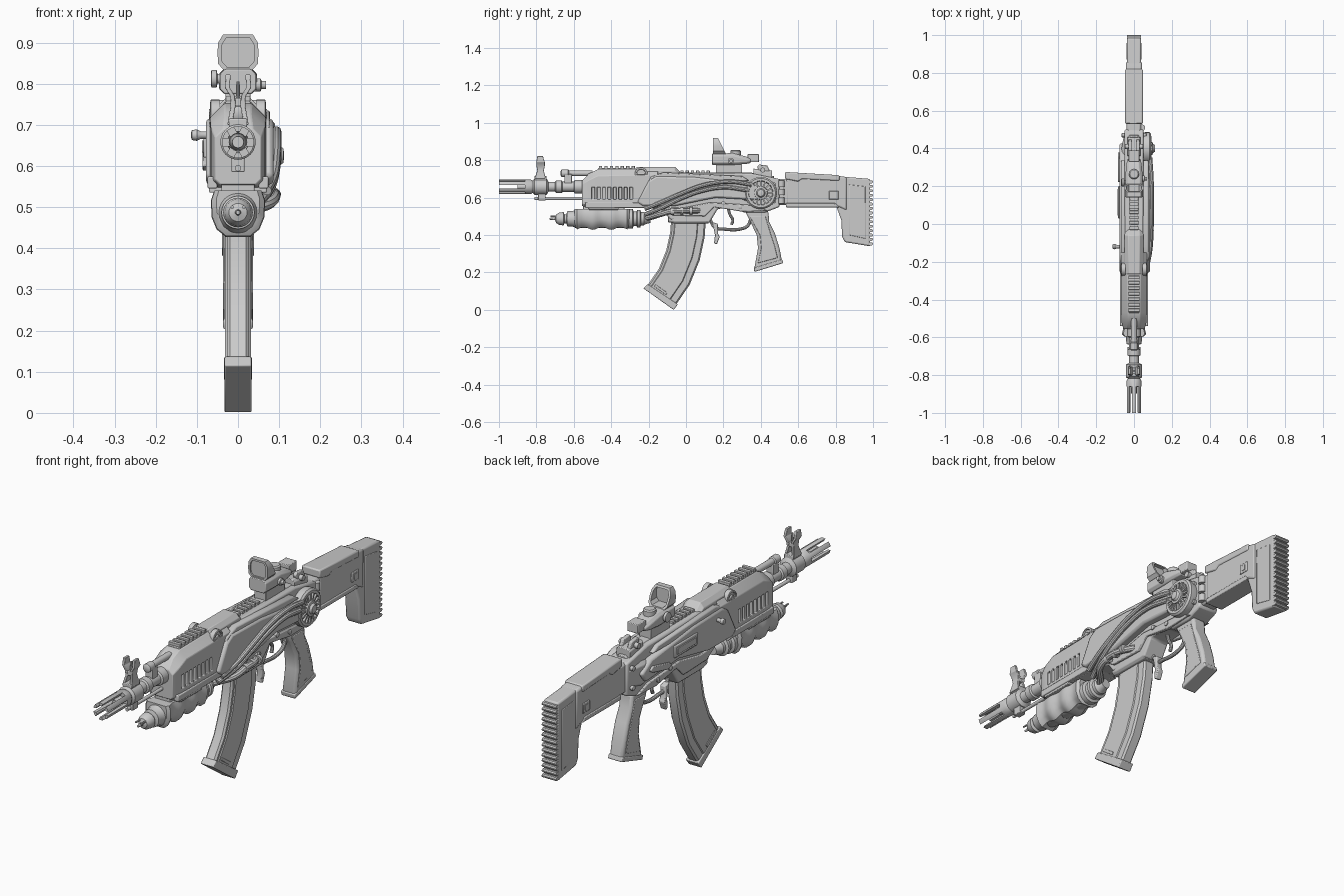
import bpy, bmesh, math
from mathutils import Vector

def skin(name, rings, bev=0, wrap=False):
    # bridge a list of equal-length point rings into a solid
    bm = bmesh.new()
    vs = [[bm.verts.new(p) for p in r] for r in rings]
    n = len(rings[0])
    for a, b in zip(vs, vs[1:] + ([vs[0]] if wrap else [])):
        for i in range(n):
            bm.faces.new((a[i], a[(i+1) % n], b[(i+1) % n], b[i]))
    if not wrap:
        bm.faces.new(vs[0]); bm.faces.new(vs[-1])
    bmesh.ops.recalc_face_normals(bm, faces=bm.faces)
    me = bpy.data.meshes.new(name); bm.to_mesh(me); bm.free()
    ob = bpy.data.objects.new(name, me); bpy.context.collection.objects.link(ob)
    if bev:
        m = ob.modifiers.new("bevel", 'BEVEL')
        m.width, m.segments, m.limit_method, m.angle_limit = bev, 2, 'ANGLE', 0.6
    return ob

def prism(name, pts, x0, x1, bev=0.004):
    return skin(name, [[(x, y, z) for y, z in pts] for x in (x0, x1)], bev)

def box(name, x, y, z, bev=0.003):
    return prism(name, [(y[0], z[0]), (y[1], z[0]), (y[1], z[1]), (y[0], z[1])], x[0], x[1], bev)

def lathe(name, prof, o, axis='y', seg=24, wrap=False):
    # prof = (position along axis, radius); o = the two other coordinates
    rings = []
    for a, r in prof:
        c = [(o[0]+r*math.cos(t), o[1]+r*math.sin(t)) for t in (2*math.pi*i/seg for i in range(seg))]
        rings.append([{'y': (u, a, v), 'x': (a, u, v), 'z': (u, v, a)}[axis] for u, v in c])
    return skin(name, rings, 0, wrap)

def loft(name, st, bev=0.003):
    # st = (y, half width, z bottom, z top, top chamfer, bottom chamfer)
    rings = []
    for y, w, zb, zt, ct, cb in st:
        h = [(w-cb, zb), (w, zb+cb), (w, zt-ct), (w-ct, zt)]
        rings.append([(x, y, z) for x, z in h] + [(-x, y, z) for x, z in reversed(h)])
    return skin(name, rings, bev)

def tube(name, pts, r):
    cu = bpy.data.curves.new(name, 'CURVE'); cu.dimensions = '3D'
    cu.bevel_depth, cu.bevel_resolution, cu.use_fill_caps, cu.resolution_u = r, 3, True, 6
    s = cu.splines.new('BEZIER'); s.bezier_points.add(len(pts)-1)
    for b, p in zip(s.bezier_points, pts):
        b.co = p; b.handle_left_type = b.handle_right_type = 'AUTO'
    ob = bpy.data.objects.new(name, cu); bpy.context.collection.objects.link(ob)
    bpy.ops.object.select_all(action='DESELECT')
    ob.select_set(True); bpy.context.view_layer.objects.active = ob
    bpy.ops.object.convert(target='MESH')

def cut(ob, cutters):
    bpy.context.view_layer.objects.active = ob
    for c in cutters:
        m = ob.modifiers.new("cut", 'BOOLEAN'); m.object, m.operation, m.solver = c, 'DIFFERENCE', 'EXACT'
        bpy.ops.object.modifier_move_to_index(modifier="cut", index=0)
        bpy.ops.object.modifier_apply(modifier="cut")
        bpy.data.objects.remove(c)

AX = (0, 0.658)
# muzzle device with prongs
muz = lathe("muzzle_prongs", [(-1, .039), (-.83, .039), (-.815, .03), (-.815, .02), (-1, .026)], AX, wrap=True)
slots = []
for k in range(3):
    c = box("slot_cutter", (-.06, .06), (-1.02, -.86), (-.009, .009), 0)
    c.rotation_euler = (0, k*math.pi/3, 0); c.location = (0, 0, .658); slots.append(c)
bpy.context.view_layer.update()
cut(muz, slots)
# barrel, collars, rod, gas tube
lathe("barrel", [(-.9, .014), (-.83, .02), (-.81, .043), (-.745, .043), (-.735, .026), (-.7, .026), (-.695, .034),
                 (-.665, .034), (-.66, .027), (-.6, .027), (-.595, .036), (-.54, .036)], AX)
lathe("cleaning_rod", [(-.81, .008), (-.5, .008)], (0, .595), seg=12)
lathe("gas_tube", [(-.67, .012), (-.665, .02), (-.63, .02), (-.625, .015), (-.5, .015)], (0, .73), seg=16)
box("gas_block", (-.018, .018), (-.65, -.61), (.66, .725))
box("rod_bracket", (-.016, .016), (-.79, -.75), (.585, .64))
# front sight
box("front_sight_base", (-.022, .022), (-.81, -.745), (.69, .715))
for s in (-1, 1):
    skin("front_sight_leg", [[(s*(x+dx), y, z) for dx, y in ((-.006, a), (.006, a), (.006, b), (-.006, b))]
         for x, z, a, b in ((.02, .7, -.81, -.75), (.012, .745, -.795, -.76), (.013, .77, -.8, -.755),
                            (.026, .79, -.8, -.755), (.024, .822, -.795, -.765))], .002)
box("front_sight_bridge", (-.016, .016), (-.795, -.76), (.745, .765))
lathe("front_sight_post", [(.75, .006), (.805, .004)], (0, -.777), 'z', 10)

# handguard with side vents
hg = loft("handguard", [(-.556, .056, .555, .69, .02, .012), (-.52, .066, .548, .728, .035, .015),
                        (-.47, .068, .545, .752, .035, .015), (-.15, .07, .545, .755, .035, .015)])
cut(hg, [box("vent_cutter", (s*.052, s*.1), (y, y+.017), (.592, .655), 0)
         for s in (-1, 1) for y in [-.505+.029*i for i in range(8)]])
box("top_rail", (-.03, .03), (-.47, -.27), (.745, .758))
for i in range(7):
    box("rail_tooth", (-.03, .03), (-.465+.029*i, -.448+.029*i), (.755, .77), .002)
loft("top_cover", [(-.265, .05, .72, .765, .02, .005), (-.06, .05, .72, .765, .02, .005), (-.03, .045, .71, .735, .015, .005)])
for s in (-1, 1):
    lathe("takedown_disc", [(s*.045, .034), (s*.066, .034), (s*.068, .026), (s*.062, .024), (s*.062, .012), (s*.07, .012)], (-.24, .727), 'x')
    box("disc_slot", (s*.05, s*.071), (-.262, -.218), (.722, .731), .001)
    prism("handguard_lower_lip", [(-.54, .545), (-.54, .575), (-.25, .575), (-.2, .545)], s*.05, s*.074)

# receiver core and dust cover
prism("receiver", [(-.2, .545), (-.2, .735), (.35, .73), (.5, .7), (.5, .55), (.42, .52), (.31, .52), (.27, .545),
                   (.17, .54), (.125, .465), (-.085, .482), (-.12, .53)], -.05, .05, .008)
loft("dust_cover", [(-.06, .045, .68, .735, .025, .004), (.34, .045, .68, .735, .025, .004), (.47, .042, .66, .715, .025, .004)])
for i in range(6):
    box("receiver_rail_tooth", (-.024, .024), (-.03+.028*i, -.013+.028*i), (.73, .745), .002)
loft("magazine_well", [(-.095, .045, .468, .56, .005, .01), (-.06, .05, .462, .57, .005, .01), (.12, .05, .462, .57, .005, .01)])
# side armour plates
for s, w in ((-1, .078), (1, .086)):
    prism("side_plate", [(-.26, .575), (-.2, .69), (-.16, .715), (.05, .71), (.36, .675), (.43, .63), (.4, .585),
                         (.16, .6), (-.06, .555), (-.23, .555)], s*.04, s*w, .01)
    prism("upper_plate", [(-.21, .655), (-.19, .71), (-.12, .735), (.3, .715), (.34, .69), (0, .685), (-.1, .655)], s*.04, s*(w-.008), .006)
    prism("lower_plate", [(-.14, .55), (-.02, .545), (.13, .575), (.36, .56), (.44, .53), (.3, .525), (.15, .55), (.1, .5), (-.07, .505)], s*.04, s*.06)
    for y, z in ((.2, .57), (.29, .55), (.47, .58), (.47, .67)):
        lathe("pin", [(s*.04, .011), (s*.064, .011), (s*.066, .008)], (y, z), 'x', 12)
# charging handle and ejection port on the left
box("ejection_port_frame", (-.084, -.06), (.03, .2), (.62, .675), .004)
box("bolt_face", (-.088, -.06), (.045, .185), (.632, .662), .002)
lathe("charging_handle", [(-.06, .009), (-.09, .009), (-.1, .014), (-.112, .012), (-.114, .006)], (-.12, .675), 'x', 16)
prism("fire_selector", [(.22, .6), (.235, .615), (.36, .645), (.38, .63), (.36, .615), (.25, .588)], -.086, -.05, .004)
# fan drum on the right
C = (.4, .625)
lathe("fan_drum", [(.03, .08), (.06, .086), (.082, .086), (.09, .078), (.09, .066), (.08, .062), (.08, .036),
                   (.098, .034), (.1, .024), (.11, .018), (.112, .006)], C, 'x', 32)
for k in range(16):
    f = box("fan_blade", (.076, .092), (-.004, .004), (.032, .066), 0)
    f.rotation_euler = (k*math.pi/8, 0, 0); f.location = (0, *C)
loft("left_drum_cover", [(.31, .055, .56, .69, .03, .03), (.4, .066, .54, .7, .04, .04), (.49, .05, .56, .69, .03, .03)])

# hoses on the right
tube("upper_hose", [(.085, .35, .67), (.092, .24, .685), (.094, .1, .668), (.092, -.03, .62), (.085, -.14, .572), (.07, -.22, .54)], .012)
tube("middle_hose", [(.085, .33, .64), (.092, .2, .655), (.094, .08, .635), (.09, -.04, .59), (.08, -.12, .55), (.05, -.22, .51)], .012)
tube("lower_hose", [(0, -.24, .487), (.03, -.19, .495), (.075, -.14, .51), (.088, -.07, .528), (.085, 0, .53), (.05, .07, .53)], .015)
for y, z in ((-.08, .526), (-.03, .53), (.02, .53)):
    lathe("hose_clamp", [(y, .019), (y+.015, .019)], (.084, z), seg=16)

# underbarrel unit
lathe("underbarrel_core", [(-.73, .005), (-.7, .007), (-.695, .022), (-.68, .032), (-.655, .036), (-.65, .024), (-.64, .024),
      (-.635, .04), (-.6, .043), (-.59, .05), (-.32, .05), (-.305, .052), (-.285, .052), (-.28, .04), (-.265, .04), (-.26, .047),
      (-.245, .047), (-.24, .035), (-.225, .035), (-.22, .03), (-.19, .022)], (0, .487))
for x in (-.014, .014):
    lathe("emitter_pin", [(-.725, .004), (-.68, .004)], (x, .5), seg=8)
rings = []
for i in range(25):
    k = .93 + .07*math.cos(i*math.pi/4) if 0 < i < 24 else .8
    h = [(.03, .428), (.052, .446), (.064, .475), (.066, .515), (.058, .54)]
    h = [(x*k, .54+(z-.54)*k) for x, z in h]
    rings.append([(x, -.595+i*.0122, z) for x, z in h] + [(-x, -.595+i*.0122, z) for x, z in reversed(h)])
skin("underbarrel_grip", rings)
box("underbarrel_mount", (-.04, .04), (-.55, -.33), (.52, .56))
box("underbarrel_side_clip", (-.07, .07), (-.52, -.36), (.535, .55))

# magazine
def mag(name, a, b, w, c):
    front = [(-.078, .5), (-.085, .41), (-.105, .32), (-.145, .22), (-.21, .125)]
    rear = [(.107, .5), (.1, .39), (.073, .265), (.02, .135), (-.055, .025)]
    rings = []
    for f, r in zip(front, rear):
        f, r = Vector(f), Vector(r); d = (r-f).normalized()*c; p, q = f.lerp(r, a), f.lerp(r, b)
        h = [(w-c, p), (w, p+d), (w, q-d), (w-c, q)]
        rings.append([(x, *v) for x, v in h] + [(-x, *v) for x, v in reversed(h)])
    skin(name, rings)
mag("magazine", 0, 1, .027, .008)
mag("magazine_side_rib", .1, .78, .031, .004)
prism("magazine_base", [(-.205, .138), (-.228, .115), (-.066, 0), (-.043, .03)], -.033, .033)
prism("base_catch", [(-.17, .125), (-.163, .136), (-.1, .092), (-.107, .08)], -.034, .034, .002)

# trigger group
tube("trigger_guard", [(0, .13, .48), (0, .155, .44), (0, .2, .432), (0, .29, .432), (0, .33, .45), (0, .35, .5)], .009)
tube("trigger", [(0, .225, .545), (0, .235, .51), (0, .25, .48), (0, .243, .455)], .008)
prism("magazine_release", [(.14, .47), (.17, .46), (.17, .41), (.18, .39), (.165, .35), (.15, .355), (.155, .4)], -.014, .014)
# pistol grip
prism("grip", [(.315, .53), (.345, .47), (.378, .4), (.385, .33), (.365, .22), (.37, .207), (.515, .25), (.5, .33),
               (.475, .41), (.445, .47), (.44, .53)], -.034, .034, .012)
prism("grip_panel", [(.34, .5), (.395, .4), (.402, .33), (.385, .25), (.49, .278), (.475, .34), (.452, .41), (.425, .5)], -.037, .037, .003)
prism("grip_base", [(.362, .225), (.366, .203), (.52, .25), (.513, .27)], -.036, .036)

# stock
loft("stock_hinge", [(.48, .04, .56, .7, .01, .01), (.56, .04, .56, .7, .01, .01)])
for z in (.585, .63, .675):
    lathe("hinge_knuckle", [(z-.017, .017), (z+.017, .017)], (.042, .51), 'z', 14)
prism("stock_body", [(.535, .55), (.535, .735), (.8, .718), (.86, .71), (.86, .53), (.82, .548)], -.042, .042, .01)
prism("stock_butt", [(.8, .715), (.985, .7), (.985, .34), (.85, .362), (.835, .39), (.83, .48), (.805, .55)], -.037, .037, .008)
prism("cheek_pad", [(.53, .7), (.53, .737), (.82, .72), (.82, .69), (.62, .7), (.6, .685)], -.047, .047, .006)
prism("stock_lower_band", [(.535, .548), (.535, .57), (.8, .57), (.82, .548)], -.046, .046)
prism("butt_panel", [(.87, .67), (.96, .66), (.96, .38), (.87, .4)], -.039, .039, .003)
box("sling_slot_frame", (-.046, .046), (.765, .815), (.59, .635))
box("sling_slot_insert", (-.048, .048), (.78, .8), (.6, .625), .001)
for i in range(15):
    z = .345+.0237*i
    prism("butt_ridge", [(.97, z), (.995, z), (1, z+.005), (1, z+.01), (.995, z+.015), (.97, z+.015)], -.036, .036, 0)

# reflex sight and rear sight
loft("sight_mount", [(.16, .03, .73, .785, .004, .004), (.3, .03, .73, .785, .004, .004)])
loft("sight_body", [(.14, .044, .775, .835, .012, .012), (.25, .046, .775, .838, .014, .012), (.32, .04, .78, .82, .014, .01), (.345, .034, .785, .81, .01, .01)])
box("sight_rear_block", (-.028, .028), (.33, .39), (.79, .832))
lathe("sight_turret", [(.82, .028), (.85, .028), (.855, .022)], (0, .265), 'z', 20)
def hood(k, y0, y1, y2):
    h = [(.034, .832), (.048, .848), (.05, .875), (.048, .9), (.036, .92)]
    h = [(x*k, .876+(z-.876)*k) for x, z in h]; h += [(-x, z) for x, z in reversed(h)]
    return [[(x, y0, z) for x, z in h], [(x, y1+(y2-y1)*(z-.83)/.09, z) for x, z in h]]
o, i = hood(1, .145, .215, .17), hood(.8, .145, .215, .17)
skin("lens_hood", [o[0], o[1], i[1], i[0]], 0, True)
skin("lens_glass", hood(.82, .152, .158, .158))
lathe("sight_knob_left", [(-.04, .012), (-.05, .012), (-.052, .022), (-.064, .022), (-.066, .016)], (.22, .812), 'x', 18)
lathe("sight_knob_right", [(.04, .016), (.055, .016), (.057, .01), (.068, .01)], (.24, .797), 'x', 18)
loft("rear_sight_base", [(.36, .035, .71, .755, .01, .004), (.46, .035, .7, .745, .01, .004)])
for s in (-1, 1):
    prism("rear_sight_ear", [(.39, .74), (.38, .765), (.39, .777), (.435, .772), (.45, .74)], s*.012, s*.03)
    lathe("rear_sight_knob", [(s*.03, .013), (s*.048, .013)], (.41, .748), 'x', 14)

# shading
bpy.ops.object.select_all(action='SELECT')
bpy.context.view_layer.objects.active = bpy.context.selected_objects[0]
bpy.ops.object.shade_smooth_by_angle(angle=math.radians(35))
